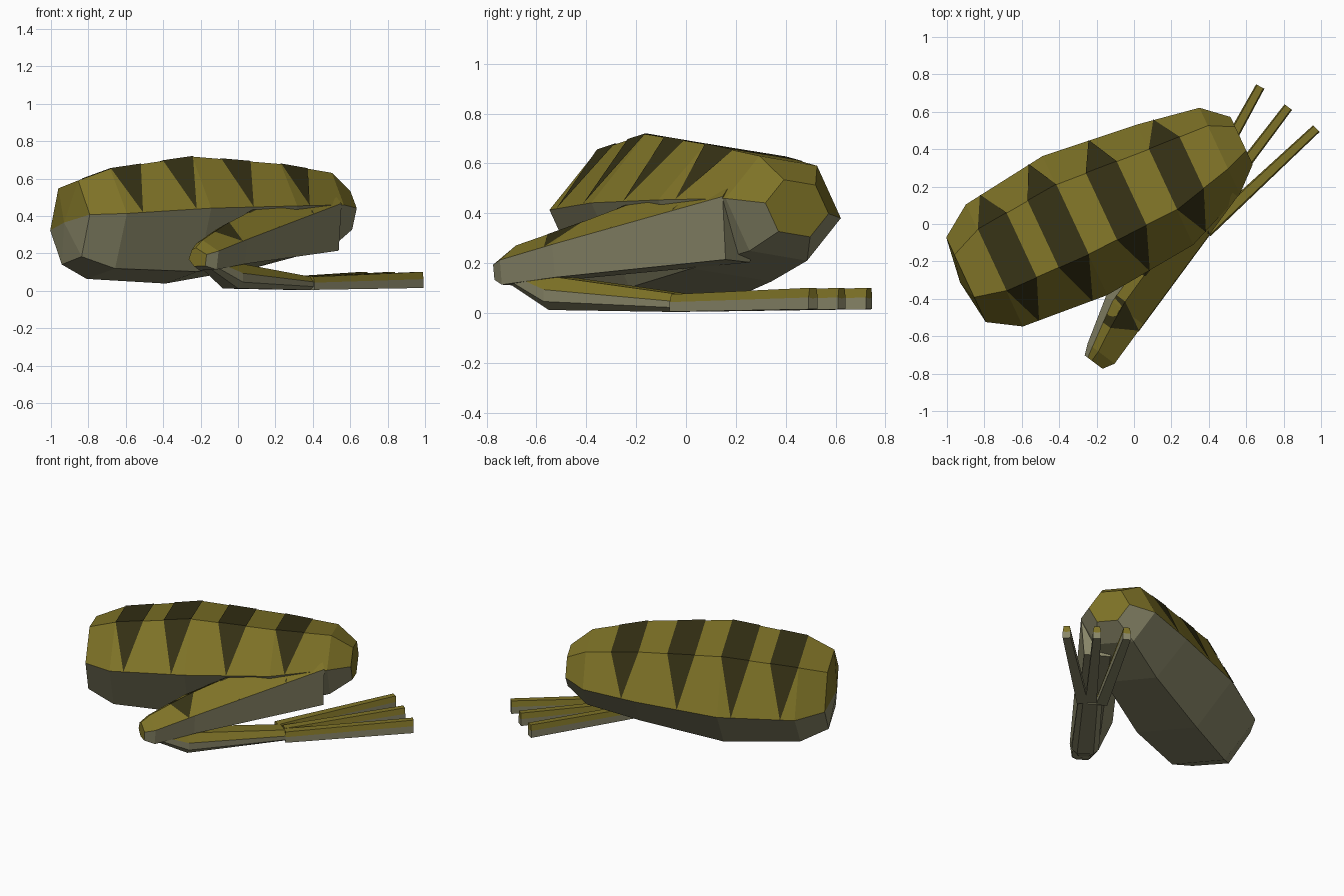
import bpy, bmesh, math
from mathutils import Vector

if "Cube" in bpy.data.objects:
    bpy.data.objects.remove(bpy.data.objects["Cube"])


def material(name, rgb):
    m = bpy.data.materials.new(name)
    m.diffuse_color = (*rgb, 1)
    m.use_nodes = True
    m.node_tree.nodes["Principled BSDF"].inputs["Base Color"].default_value = m.diffuse_color
    return m


OLIVE = material("olive skin", (0.21, 0.17, 0.02))
PALE = material("pale underside", (0.25, 0.24, 0.14))
DARK = material("dark stripe", (0.035, 0.03, 0.007))


def make_object(name, bm, mats):
    me = bpy.data.meshes.new(name)
    bm.to_mesh(me)
    bm.free()
    for m in mats:
        me.materials.append(m)
    ob = bpy.data.objects.new(name, me)
    bpy.context.collection.objects.link(ob)
    return ob


class Limb:
    """Loft of rings (along, across, height, half width, half height)."""

    def __init__(self, along, across, rings, section, origin=(0, 0)):
        self.d, self.n = Vector((*along, 0)).normalized(), Vector((*across, 0)).normalized()
        self.o = Vector((*origin, 0))
        self.rings, self.section = rings, section

    def point(self, ring, p):
        s, t, z, a, b = ring
        return self.o + self.d * s + self.n * (t + a * p[0]) + Vector((0, 0, z + b * p[1]))

    def at(self, s):
        # ring interpolated at a distance along the limb
        for r0, r1 in zip(self.rings, self.rings[1:]):
            if r0[0] <= s <= r1[0]:
                f = (s - r0[0]) / (r1[0] - r0[0])
                return [u + (v - u) * f for u, v in zip(r0, r1)]

    def build(self, name, olive, caps=(None, None), dome=0.0):
        bm = bmesh.new()
        loops = [[bm.verts.new(self.point(r, p)) for p in self.section] for r in self.rings]
        k = len(self.section)
        band = [0 if i in olive else 1 for i in range(k)]
        for l0, l1 in zip(loops, loops[1:]):
            for i in range(k):
                j = (i + 1) % k
                bm.faces.new((l0[i], l0[j], l1[j], l1[i])).material_index = band[i]
        for loop, ring, cap, off in ((loops[0], self.rings[0], caps[0], -dome),
                                     (loops[-1], self.rings[-1], caps[1], 0)):
            tip = bm.verts.new(self.point(ring, (0, 0)) + self.d * off)
            for i in range(k):
                f = bm.faces.new((loop[i], loop[(i + 1) % k], tip))
                f.material_index = band[i] if cap is None else cap
        bmesh.ops.recalc_face_normals(bm, faces=bm.faces)
        return make_object(name, bm, (OLIVE, PALE))

    def stripes(self, name, centres, half, crest, sides):
        # a block across the crest and a triangle down each flank
        bm = bmesh.new()

        def v(s, i):
            p = self.section[i]
            return bm.verts.new(self.point(self.at(s), (p[0] * 1.012, p[1] * 1.012)))

        for c in centres:
            a0, a1 = v(c - half, crest[0]), v(c + half, crest[0])
            b0, b1 = v(c - half, crest[1]), v(c + half, crest[1])
            bm.faces.new((a0, a1, b1, b0))
            if sides[0] is not None:
                bm.faces.new((a1, a0, v(c, sides[0])))
            if sides[1] is not None:
                bm.faces.new((b0, b1, v(c, sides[1])))
        bmesh.ops.recalc_face_normals(bm, faces=bm.faces)
        for f in bm.faces:
            if f.normal.z < 0:
                f.normal_flip()
        return make_object(name, bm, (DARK,))


# Thigh: rolled hexagon, front edge higher than the back
hexagon = []
for i in range(6):
    q = math.radians(60 * i)
    hexagon.append((math.cos(q) + 0.1 * math.sin(q), math.sin(q) - 0.18 * math.cos(q)))
thigh = Limb((0.906, 0.423), (-0.423, 0.906), [
    (-0.94, 0.11, 0.365, 0.25, 0.235),
    (-0.77, 0.115, 0.358, 0.36, 0.308),
    (-0.29, 0.126, 0.378, 0.41, 0.355),
    (0.24, 0.12, 0.402, 0.355, 0.288),
    (0.58, 0.16, 0.42, 0.255, 0.22),
    (0.71, 0.16, 0.42, 0.14, 0.12)], hexagon)
thigh.build("thigh", (0, 1, 2), caps=(None, 0), dome=0.035)
thigh.stripes("thigh_stripes", (-0.68, -0.375, -0.03, 0.33), 0.088, (1, 2), (0, 3))

# Shin: lopsided hexagon rising from heel to knee
shin = Limb((0.6, 0.8), (0.8, -0.6), [
    (-0.72, 0.27, 0.18, 0.06, 0.055),
    (-0.66, 0.275, 0.19, 0.09, 0.09),
    (-0.40, 0.237, 0.245, 0.125, 0.12),
    (0.45, 0.225, 0.41, 0.13, 0.23)],
    [(1, 0.25), (-0.2, 0.9), (-0.65, 0.7), (-1, -0.2), (-0.4, -0.9), (0.85, -0.85)])
shin.build("shin", (0, 1), caps=(0, None))
shin.stripes("shin_stripes", (-0.44, -0.11, 0.2), 0.08, (1, 2), (0, None))

# Foot: flat sole tapering forward from the heel
box = [(1, -0.5), (1, 0.2), (0.6, 1), (-0.6, 1), (-1, 0.2), (-1, -0.5), (-0.6, -1), (0.6, -1)]
foot = Limb((0.6, 0.8), (0.8, -0.6), [
    (-0.64, 0.28, 0.15, 0.05, 0.04),
    (-0.44, 0.28, 0.08, 0.085, 0.068),
    (0.2, 0.285, 0.04, 0.075, 0.036)], box)
foot.build("foot", (1, 2, 3))

# Toes: three thin bars fanning from the foot
toe_section = [(1, -1), (1, 0.1), (0.75, 1), (-0.75, 1), (-1, 0.1), (-1, -1)]
for name, start, end in (("inner_toe", (0.28, 0.02), (0.675, 0.735)),
                         ("middle_toe", (0.35, 0.0), (0.825, 0.625)),
                         ("outer_toe", (0.385, -0.04), (0.975, 0.51))):
    dx, dy = end[0] - start[0], end[1] - start[1]
    length = math.hypot(dx, dy)
    toe = Limb((dx, dy), (dy, -dx), [
        (0, 0, 0.04, 0.035, 0.035),
        (length, 0, 0.058, 0.025, 0.043)], toe_section, start)
    toe.build(name, (1, 2, 3))
